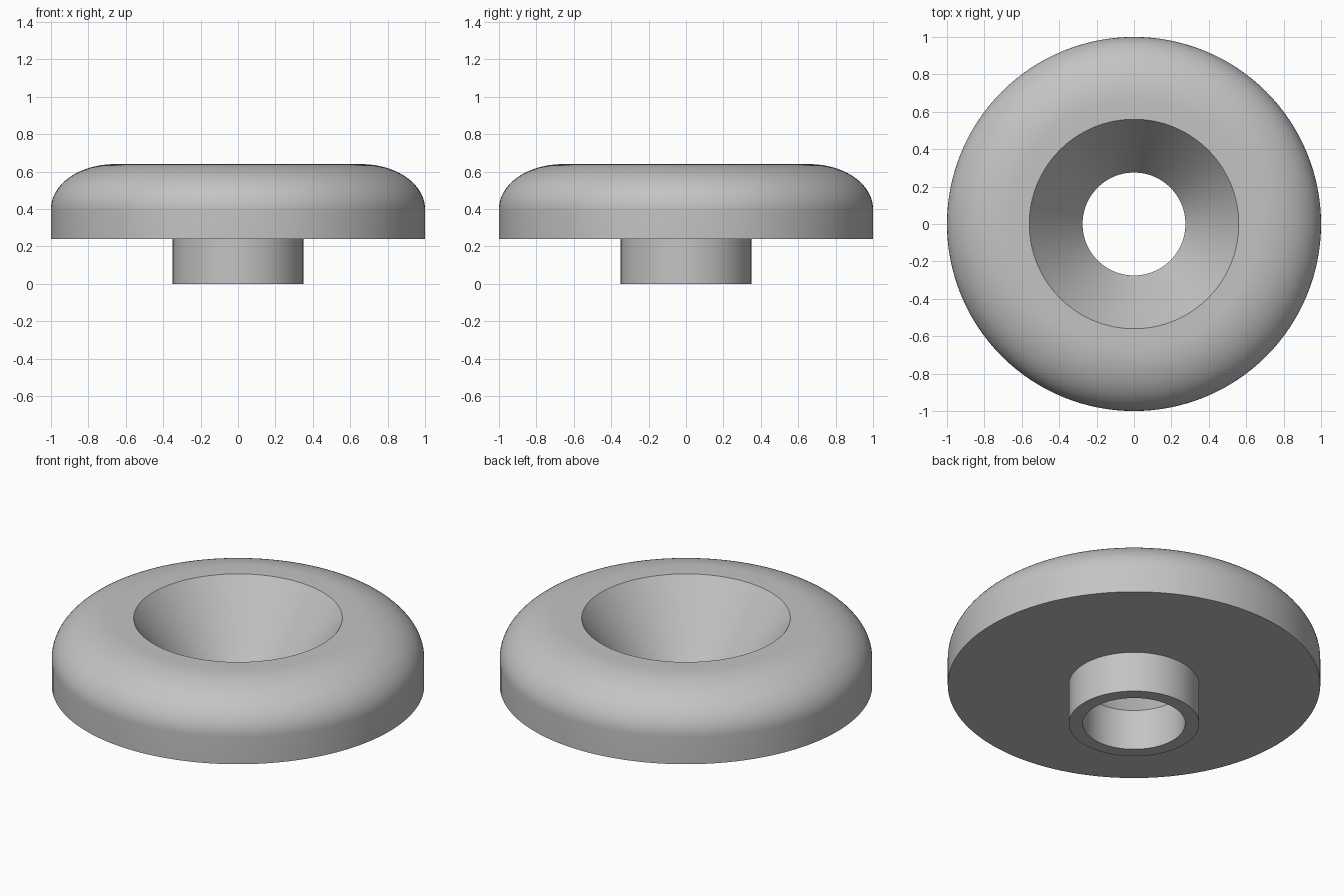
import bpy, bmesh
from math import sin, cos, pi, radians

cube = bpy.data.objects.get("Cube")
if cube:
    bpy.data.objects.remove(cube, do_unlink=True)

# Single plain grey material
grey = bpy.data.materials.new("plain_grey")
grey.use_nodes = True
colour = (0.55, 0.55, 0.55, 1)
grey.diffuse_color = colour
grey.node_tree.nodes["Principled BSDF"].inputs["Base Color"].default_value = colour


def lathe(name, profile, steps=128):
    """Revolve a closed (radius, height) profile around the z axis."""
    bm = bmesh.new()
    verts = [bm.verts.new((r, 0, z)) for r, z in profile]
    edges = [bm.edges.new((v, verts[(i + 1) % len(verts)])) for i, v in enumerate(verts)]
    bmesh.ops.spin(bm, geom=verts + edges, cent=(0, 0, 0), axis=(0, 0, 1),
                   angle=2 * pi, steps=steps)
    bmesh.ops.remove_doubles(bm, verts=bm.verts, dist=0.0001)
    bmesh.ops.recalc_face_normals(bm, faces=bm.faces)
    mesh = bpy.data.meshes.new(name)
    bm.to_mesh(mesh)
    bm.free()
    mesh.materials.append(grey)
    obj = bpy.data.objects.new(name, mesh)
    bpy.context.collection.objects.link(obj)
    bpy.ops.object.select_all(action="DESELECT")
    obj.select_set(True)
    bpy.context.view_layer.objects.active = obj
    bpy.ops.object.shade_smooth_by_angle(angle=radians(25))
    return obj


# Collar with a straight bore, wide flange with a rounded shoulder, conical recess
BORE, COLLAR, RECESS, FLAT, RIM = 0.275, 0.35, 0.56, 0.66, 1.0
FLANGE, SHOULDER, TOP = 0.24, 0.40, 0.64
SEGMENTS = 24
shoulder = [(FLAT + (RIM - FLAT) * cos(a), SHOULDER + (TOP - SHOULDER) * sin(a))
            for a in (i * pi / 2 / SEGMENTS for i in range(SEGMENTS + 1))]
profile = [(BORE, 0), (COLLAR, 0), (COLLAR, FLANGE), (RIM, FLANGE),
           *shoulder, (RECESS, TOP), (BORE, FLANGE)]
lathe("countersunk_flanged_washer", profile)
